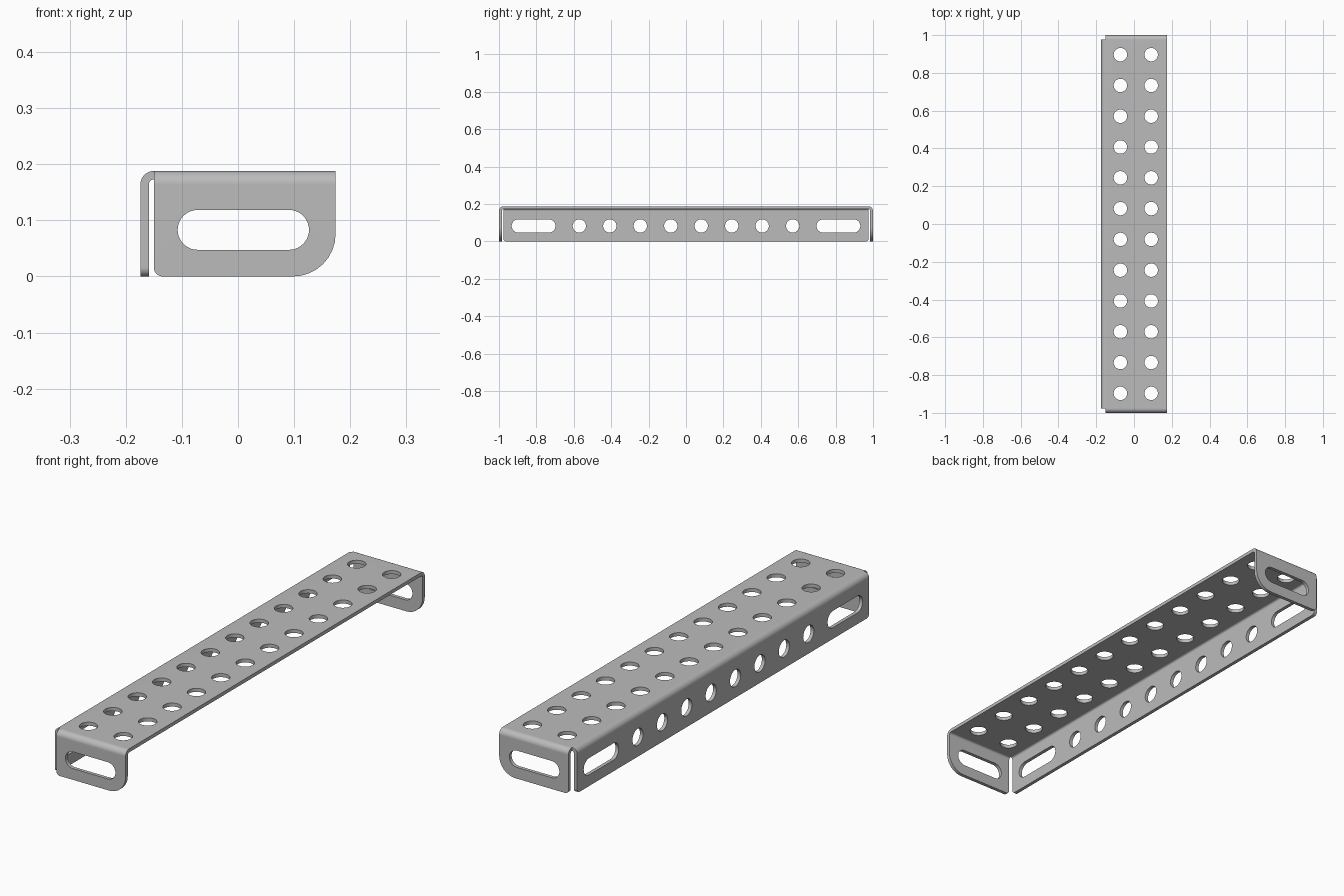
import bpy, bmesh, math
from mathutils import Vector

cube = bpy.data.objects.get("Cube")
if cube:
    bpy.data.objects.remove(cube)

X, Y, Z = Vector((1, 0, 0)), Vector((0, 1, 0)), Vector((0, 0, 1))
HALF_W, HEIGHT, THICK, BEND = 0.174, 0.188, 0.015, 0.024
PITCH, HOLE_R, HOLE_Z = 0.163, 0.0355, 0.083
ROWS = (-0.072, -0.072 + PITCH)
STEPS = 8


def fold(bm, edge, out, radius_of):
    """Bend a flange down from an edge, ending in rounded bottom corners."""
    old = Vector((0, 0, 0))
    for i in range(1, STEPS + 1):
        a = math.pi / 2 * i / STEPS
        new = out * BEND * math.sin(a) - Z * BEND * (1 - math.cos(a))
        geom = bmesh.ops.extrude_edge_only(bm, edges=[edge])["geom"]
        verts = [g for g in geom if isinstance(g, bmesh.types.BMVert)]
        bmesh.ops.translate(bm, verts=verts, vec=new - old)
        edge, old = bm.edges.get(verts), new
    a, b = edge.verts
    along = (b.co - a.co).normalized()

    def corner(v, inward):
        r = radius_of(v.co)
        base = Vector((v.co.x, v.co.y, 0))
        angles = [math.pi / 2 * i / STEPS for i in range(STEPS + 1)]
        return [bm.verts.new(base + inward * r * (1 - math.cos(t)) + Z * r * (1 - math.sin(t)))
                for t in angles]

    bm.faces.new([a] + corner(a, along) + corner(b, -along)[::-1] + [b])


def slot(bm, centre, u, v, half, depth=0.03, n=20):
    """Round hole, or slot when half is above zero, as a prism across u and v."""
    w = u.cross(v)
    ring = []
    for side in (1, -1):
        for i in range(n + 1):
            if half == 0 and i == n:
                continue
            t = math.pi * i / n - math.pi / 2
            ring.append(bm.verts.new(centre - w * depth + side * (
                u * (half + HOLE_R * math.cos(t)) + v * HOLE_R * math.sin(t))))
    face = bm.faces.new(ring)
    geom = bmesh.ops.extrude_face_region(bm, geom=[face])["geom"]
    bmesh.ops.translate(bm, vec=w * depth * 2,
                        verts=[g for g in geom if isinstance(g, bmesh.types.BMVert)])


def make_object(name, bm):
    mesh = bpy.data.meshes.new(name)
    bm.to_mesh(mesh)
    bm.free()
    obj = bpy.data.objects.new(name, mesh)
    bpy.context.collection.objects.link(obj)
    return obj


# Folded sheet: top plate, long side flange and two end flanges
bm = bmesh.new()
x0, y0 = -HALF_W + BEND, 1 - BEND
p = [bm.verts.new((x, y, HEIGHT)) for x, y in
     ((x0, -y0), (HALF_W, -y0), (HALF_W, y0), (x0, y0))]
top = bm.faces.new(p)
edges = [bm.edges.get((p[i], p[j])) for i, j in ((0, 3), (0, 1), (3, 2))]
fold(bm, edges[0], -X, lambda co: 0.016)
for edge, out in ((edges[1], -Y), (edges[2], Y)):
    fold(bm, edge, out, lambda co: 0.076 if co.x > 0 else 0.016)
bmesh.ops.recalc_face_normals(bm, faces=bm.faces[:])
top.normal_update()
if top.normal.z < 0:
    bmesh.ops.reverse_faces(bm, faces=bm.faces[:])
bracket = make_object("perforated_bracket", bm)

# Hole pattern
bm = bmesh.new()
for i in range(12):
    y = (i - 5.5) * PITCH
    for x in ROWS:
        slot(bm, Vector((x, y, HEIGHT)), X, Y, 0)
    if 2 <= i <= 9:
        slot(bm, Vector((-HALF_W, y, HOLE_Z)), Y, Z, 0)
for s in (-1, 1):
    slot(bm, Vector((-HALF_W, s * 5 * PITCH, HOLE_Z)), Y, Z, PITCH / 2)
    slot(bm, Vector((sum(ROWS) / 2, s, HOLE_Z)), X, Z, PITCH / 2)
bmesh.ops.recalc_face_normals(bm, faces=bm.faces[:])
cutter = make_object("hole_cutter", bm)
cutter.hide_render = True

# Sheet thickness, then punch the holes
bpy.ops.object.select_all(action="DESELECT")
bracket.select_set(True)
bpy.context.view_layer.objects.active = bracket
solid = bracket.modifiers.new("Thickness", "SOLIDIFY")
solid.thickness, solid.offset, solid.use_even_offset = THICK, -1, True
punch = bracket.modifiers.new("Holes", "BOOLEAN")
punch.operation, punch.solver, punch.object = "DIFFERENCE", "EXACT", cutter
for mod in (solid, punch):
    bpy.ops.object.modifier_apply(modifier=mod.name)
bpy.data.objects.remove(cutter)

# Smooth bends with flat panels
bpy.ops.object.shade_smooth_by_angle(angle=math.radians(30))
weighted = bracket.modifiers.new("Flat Panels", "WEIGHTED_NORMAL")
weighted.keep_sharp = True

# Plain grey metal
mat = bpy.data.materials.new("grey_metal")
mat.use_nodes = True
colour = (0.5, 0.5, 0.5, 1)
mat.diffuse_color = colour
mat.node_tree.nodes["Principled BSDF"].inputs["Base Color"].default_value = colour
bracket.data.materials.clear()
bracket.data.materials.append(mat)
